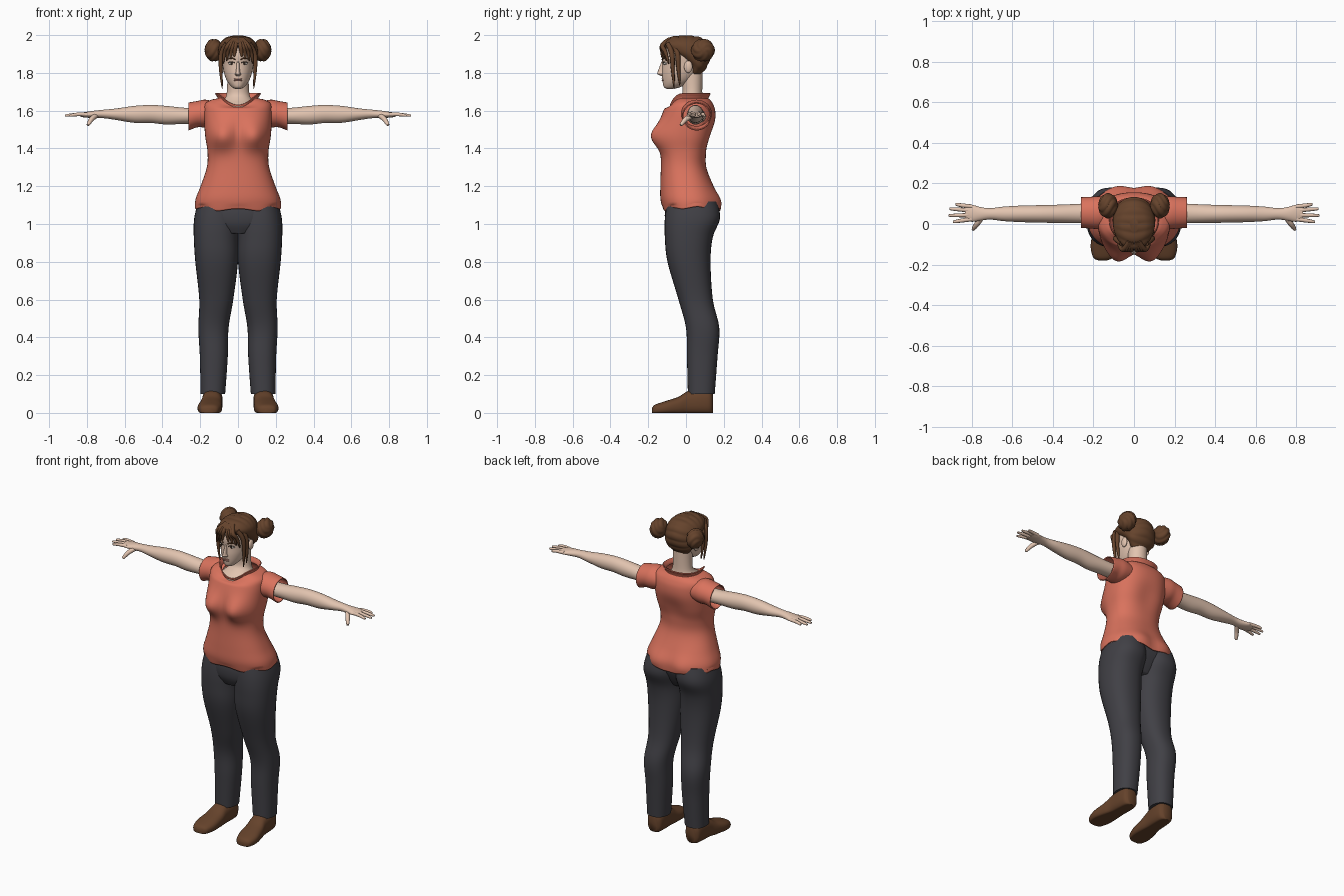
import bpy, bmesh
from math import sin, cos, pi, atan2, exp
from mathutils import Vector

if "Cube" in bpy.data.objects:
    bpy.data.objects.remove(bpy.data.objects["Cube"])


def material(name, *rgb):
    mat = bpy.data.materials.new(name)
    mat.use_nodes = True
    mat.diffuse_color = (*rgb, 1)
    mat.node_tree.nodes["Principled BSDF"].inputs["Base Color"].default_value = (*rgb, 1)
    return mat


SKIN = material("skin", .76, .55, .43)
SHIRT = material("coral cloth", .70, .17, .11)
PANTS = material("charcoal cloth", .052, .051, .06)
HAIR = material("brown hair", .13, .056, .025)
SHOE = material("brown leather", .13, .055, .024)
WHITE = material("eye white", .65, .6, .55)
DARK = material("dark eye", .03, .018, .012)
LIPS = material("lip", .5, .24, .19)


def finish(obj, mat, mirror=False, thickness=0):
    """Colour, smooth, and optionally thicken and mirror one part."""
    obj.data.materials.clear()
    obj.data.materials.append(mat)
    bpy.ops.object.select_all(action='DESELECT')
    obj.select_set(True)
    bpy.context.view_layer.objects.active = obj
    bpy.ops.object.shade_smooth_by_angle(angle=pi / 3)
    if thickness:
        solid = obj.modifiers.new("thickness", 'SOLIDIFY')
        solid.thickness, solid.offset = thickness, 0
    if mirror:
        obj.modifiers.new("mirror", 'MIRROR')
    return obj


def from_bmesh(name, bm):
    bmesh.ops.recalc_face_normals(bm, faces=bm.faces[:])
    mesh = bpy.data.meshes.new(name)
    bm.to_mesh(mesh)
    bm.free()
    obj = bpy.data.objects.new(name, mesh)
    bpy.context.collection.objects.link(obj)
    return obj


def smooth_rows(rows, steps):
    """Catmull-Rom interpolation between cross-section rows."""
    result = []
    last = len(rows) - 1
    for i in range(last):
        a, b, c, d = (rows[min(max(i + k, 0), last)] for k in (-1, 0, 1, 2))
        for step in range(steps):
            t = step / steps
            result.append([q + t / 2 * (r - p + t * (2 * p - 5 * q + 4 * r - s + t * (3 * (q - r) + s - p)))
                           for p, q, r, s in zip(a, b, c, d)])
    return result + [list(rows[-1])]


def loft(name, mat, axis, rows, power=1, sides=32, steps=5, cap=True, mold=None, **finishing):
    """Skin rounded sections; each row: position, centre, half width, low, high."""
    bm = bmesh.new()
    rings = []
    for pos, centre, half, low, high in smooth_rows(rows, steps):
        ring = []
        for i in range(sides):
            a = 2 * pi * i / sides
            c, s = (abs(f) ** power * (1 if f > 0 else -1) for f in (cos(a), sin(a)))
            u, v = centre + half * c, (low + high) / 2 + (high - low) / 2 * s
            co = Vector({'x': (pos, u, v), 'y': (u, pos, v), 'z': (u, v, pos)}[axis])
            ring.append(bm.verts.new(mold(co, a) if mold else co))
        rings.append(ring)
    for low_ring, high_ring in zip(rings, rings[1:]):
        for i in range(sides):
            j = (i + 1) % sides
            bm.faces.new((low_ring[i], low_ring[j], high_ring[j], high_ring[i]))
    if cap:
        bm.faces.new(rings[0])
        bm.faces.new(rings[-1])
    return finish(from_bmesh(name, bm), mat, **finishing)


def ball(name, mat, centre, radii, mold=None, **finishing):
    bm = bmesh.new()
    bmesh.ops.create_uvsphere(bm, u_segments=48, v_segments=24, radius=1)
    for v in bm.verts:
        co = v.co * (mold(v.co) if mold else 1)
        v.co = Vector(centre) + co * Vector(radii)
    return finish(from_bmesh(name, bm), mat, **finishing)


def strand(name, mat, points, radius, tip=.2, mirror=True):
    """A tapered smooth tube through the given points."""
    curve = bpy.data.curves.new(name, 'CURVE')
    curve.dimensions = '3D'
    curve.bevel_depth, curve.bevel_resolution = radius, 3
    curve.use_fill_caps = True
    spline = curve.splines.new('POLY')
    path = smooth_rows(points, 6)
    spline.points.add(len(path) - 1)
    for i, (point, co) in enumerate(zip(spline.points, path)):
        t = i / (len(path) - 1)
        point.co = (*co, 1)
        point.radius = 1 + (tip - 1) * t ** 3
    obj = bpy.data.objects.new(name, curve)
    bpy.context.collection.objects.link(obj)
    bpy.ops.object.select_all(action='DESELECT')
    obj.select_set(True)
    bpy.context.view_layer.objects.active = obj
    bpy.ops.object.convert(target='MESH')
    return finish(bpy.context.object, mat, mirror=mirror)


def bump(x, z, centre_x, centre_z, spread):
    return exp(-((abs(x) - centre_x) ** 2 + (z - centre_z) ** 2) / spread ** 2)


# Trousers: two legs joined by a pelvis
loft("trouser_leg", PANTS, 'z', [
    (.1, .133, .065, .01, .152), (.3, .128, .074, .005, .167), (.45, .13, .08, 0, .176),
    (.6, .115, .09, -.04, .142), (.8, .113, .113, -.098, .13), (.93, .117, .117, -.112, .142),
    (1.03, .114, .118, -.112, .18), (1.12, .105, .105, -.1, .165)], power=.88, mirror=True)
loft("trouser_pelvis", PANTS, 'z', [
    (.95, 0, .11, -.085, .1), (1, 0, .19, -.108, .13),
    (1.06, 0, .222, -.112, .155), (1.12, 0, .21, -.1, .16)], power=.85)


# Shoes with flat soles
def flat_sole(co, a):
    co.z = max(co.z, 0)
    return co


loft("shoe", SHOE, 'y', [
    (-.18, .155, .02, -.01, .025), (-.165, .153, .048, -.01, .043), (-.11, .15, .064, -.012, .062),
    (-.04, .143, .06, -.012, .085), (.01, .138, .054, -.012, .115), (.08, .135, .054, -.012, .13),
    (.125, .134, .048, -.01, .125), (.142, .134, .03, 0, .1)], power=.8, mold=flat_sole, mirror=True)


# Shirt body with bust, seat, scooped neckline and uneven hem
def shape_shirt(co, a):
    x, y, z = co
    if y < 0:
        co.y -= .06 * bump(x, z, .088, 1.465, .07)
    else:
        co.y += .02 * bump(x, z, .09, 1.11, .07) - .015 * bump(x, z, 0, 1.45, .08)
    rise = min(max((z - 1.61) / .07, 0), 1)
    co.z -= .06 * max(0, -sin(a)) ** 4 * rise
    if z < 1.1:
        co.z += .006 * sin(7 * a) + .012 * abs(cos(a)) ** 3
    return co


loft("shirt", SHIRT, 'z', [
    (1.075, 0, .226, -.118, .17), (1.13, 0, .222, -.132, .168), (1.2, 0, .195, -.133, .142),
    (1.3, 0, .162, -.13, .105), (1.38, 0, .158, -.13, .11), (1.46, 0, .17, -.134, .135),
    (1.54, 0, .176, -.132, .153), (1.6, 0, .178, -.116, .152), (1.635, 0, .172, -.096, .14),
    (1.655, 0, .14, -.082, .126), (1.665, 0, .106, -.078, .116), (1.692, 0, .12, -.082, .128)],
    power=.86, sides=64, cap=False, mold=shape_shirt, thickness=.006)
loft("sleeve", SHIRT, 'x', [
    (.11, .055, .07, 1.53, 1.64), (.17, .056, .078, 1.515, 1.655),
    (.215, .056, .075, 1.515, 1.648), (.262, .056, .073, 1.498, 1.64)],
    cap=False, thickness=.006, mirror=True)

# Arms, palms and fingers
loft("arm", SKIN, 'x', [
    (.15, .055, .05, 1.53, 1.61), (.28, .052, .047, 1.53, 1.615), (.38, .05, .045, 1.527, 1.625),
    (.46, .05, .043, 1.535, 1.63), (.55, .05, .041, 1.536, 1.625), (.64, .05, .036, 1.55, 1.612),
    (.71, .05, .028, 1.56, 1.605), (.76, .05, .034, 1.56, 1.6), (.8, .053, .042, 1.563, 1.594),
    (.835, .055, .036, 1.567, 1.588)], mirror=True)
for finger, base, tip_x, tip_y in (("little", .086, .88, .098), ("ring", .066, .91, .075),
                                   ("middle", .044, .915, .042), ("index", .024, .892, .01)):
    strand(finger + "_finger", SKIN, [(.8, base, 1.58), (.85, (base + tip_y) / 2, 1.58),
                                      (tip_x, tip_y, 1.574)], .0105, tip=.55)
strand("thumb", SKIN, [(.75, .035, 1.575), (.775, 0, 1.555), (.795, -.028, 1.523)], .014, tip=.5)

# Neck, head and face
loft("neck", SKIN, 'z', [
    (1.58, 0, .13, -.1, .11), (1.625, 0, .105, -.083, .1), (1.66, 0, .072, -.04, .09),
    (1.7, 0, .059, -.018, .086), (1.8, 0, .056, -.03, .088)])
loft("head", SKIN, 'z', [
    (1.715, 0, .014, -.1, -.07), (1.725, 0, .032, -.117, -.03), (1.755, 0, .057, -.124, .03),
    (1.8, 0, .074, -.127, .07), (1.85, 0, .081, -.125, .09), (1.9, 0, .085, -.128, .1),
    (1.95, 0, .075, -.105, .095), (1.985, 0, .03, -.05, .04)])
loft("nose", SKIN, 'z', [
    (1.783, 0, .01, -.13, -.11), (1.793, 0, .016, -.15, -.1), (1.805, 0, .011, -.15, -.1),
    (1.86, 0, .007, -.13, -.1)], sides=16)
ball("ear", SKIN, (.083, .012, 1.832), (.012, .022, .032), mirror=True)
ball("eye", WHITE, (.034, -.106, 1.85), (.016, .013, .008), mirror=True)
ball("iris", DARK, (.034, -.112, 1.85), (.0075, .009, .0075), mirror=True)
strand("eyelid", DARK, [(.016, -.121, 1.852), (.034, -.119, 1.859), (.053, -.106, 1.854)], .0025)
strand("eyebrow", HAIR, [(.014, -.126, 1.87), (.035, -.12, 1.878), (.058, -.106, 1.872)], .004)
for lip, height in (("upper_lip", 1.768), ("lower_lip", 1.76)):
    ball(lip, LIPS, (0, -.117, height), (.022, .012, .005))


# Hair cap with bands sweeping from bun to bun
def comb(co, a):
    angle = atan2(co.z - 1.89, co.y)
    scale = .975 + .035 * abs(sin(8 * angle + 6 * abs(co.x)))
    co.y *= scale
    co.z = 1.89 + (co.z - 1.89) * scale
    return co


loft("hair_cap", HAIR, 'z', [
    (1.795, 0, .055, .01, .085), (1.835, 0, .087, .015, .113), (1.875, 0, .1, -.035, .128),
    (1.915, 0, .105, -.1, .132), (1.955, 0, .097, -.126, .118), (1.985, 0, .066, -.095, .085),
    (1.998, 0, .02, -.04, .03)], sides=72, steps=8, mold=comb)


def swirl(co):
    return 1 + .09 * abs(sin(3 * atan2(co.y, co.z) + 4 * co.x)) - .04


ball("hair_bun", HAIR, (.128, .09, 1.92), (.047, .06, .058), mold=swirl, mirror=True)

# Fringe and long side locks
for x, z in ((.018, 1.895), (.036, 1.885), (.054, 1.875), (.07, 1.86)):
    strand("fringe", HAIR, [(x / 3, -.085, 1.978), (x * .75, -.125, 1.945),
                            (x, -.132 + x / 3, 1.91), (x * 1.12, -.14 + x * .7, z - .012)], .013)
for y, foot in ((-.075, 1.715), (-.045, 1.73)):
    strand("side_lock", HAIR, [(.06, y - .02, 1.955), (.088, y, 1.9), (.091, y + .005, 1.82),
                               (.083, y + .012, foot)], .014, tip=.1)
